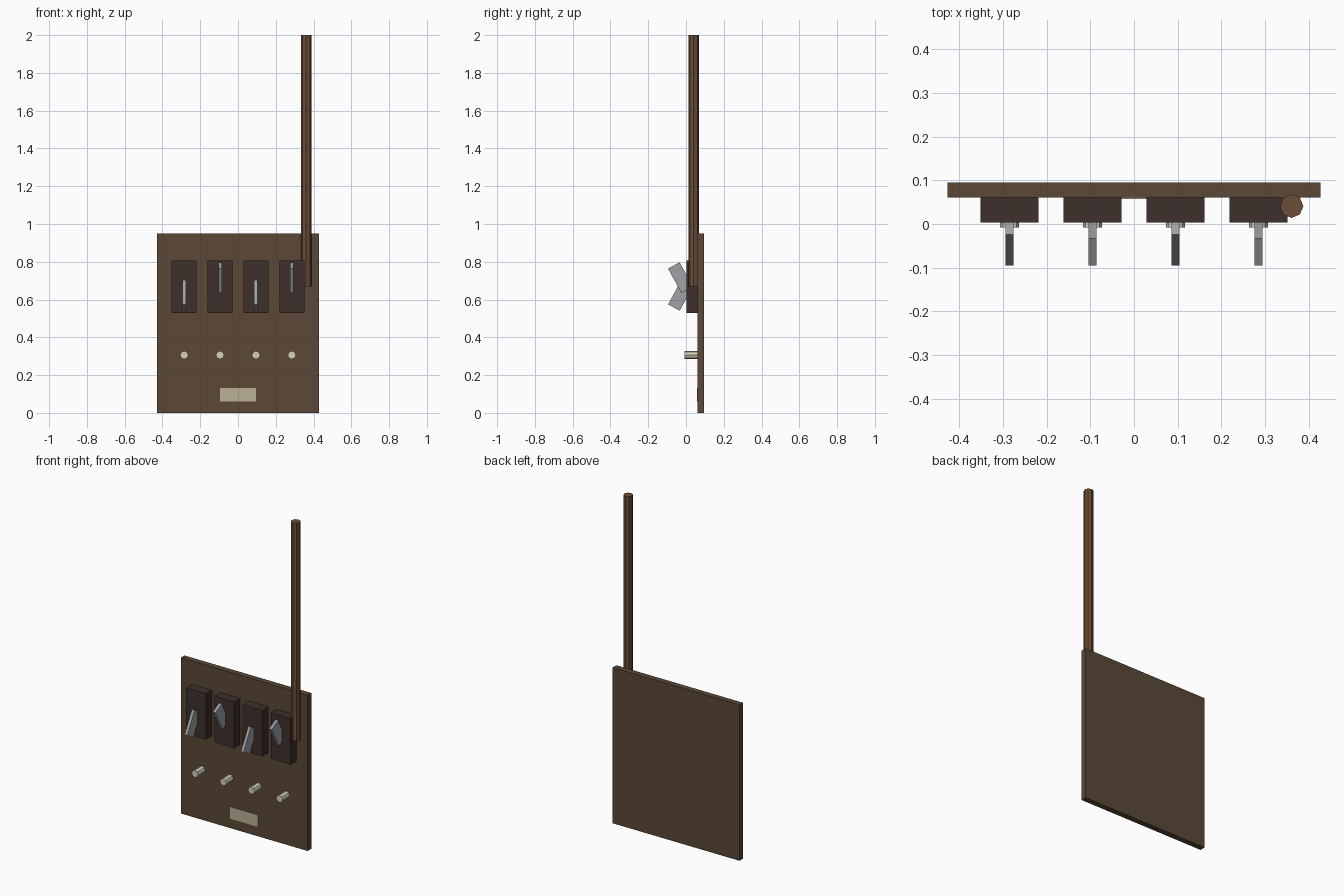
import bpy
from math import radians

if "Cube" in bpy.data.objects:
    bpy.data.objects.remove(bpy.data.objects["Cube"])


def material(name, r, g, b):
    m = bpy.data.materials.new(name)
    m.diffuse_color = (r, g, b, 1)
    m.use_nodes = True
    m.node_tree.nodes["Principled BSDF"].inputs["Base Color"].default_value = m.diffuse_color
    return m


wood = material("wood", 0.105, 0.065, 0.037)
dark = material("dark_housing", 0.047, 0.030, 0.023)
pipe = material("conduit_brown", 0.15, 0.075, 0.038)
metal = material("metal", 0.35, 0.36, 0.38)
ivory = material("ivory", 0.66, 0.62, 0.50)
paper = material("label", 0.50, 0.44, 0.30)


def finish(name, mat):
    o = bpy.context.object
    o.name = name
    o.data.materials.append(mat)
    return o


def box(name, centre, size, mat, tilt=0):
    bpy.ops.mesh.primitive_cube_add(size=1, location=centre)
    o = finish(name, mat)
    o.scale = size
    o.rotation_euler.x = radians(tilt)


def cylinder(name, centre, radius, depth, mat, tilt=0):
    bpy.ops.mesh.primitive_cylinder_add(vertices=8, radius=radius, depth=depth, location=centre)
    finish(name, mat).rotation_euler.x = radians(tilt)


# Backboard and label plate
box("backboard", (0, 0.078, 0.475), (0.855, 0.035, 0.95), wood)
box("label_plate", (0, 0.06, 0.095), (0.19, 0.006, 0.072), paper)

# Four knife switches, alternately down and up, each with a peg below
for i, x in enumerate((-0.285, -0.095, 0.095, 0.285)):
    side = 1 if i % 2 else -1
    box(f"switch_housing_{i + 1}", (x, 0.032, 0.668), (0.133, 0.057, 0.28), dark)
    box(f"switch_lever_{i + 1}", (x, -0.029, 0.669 + side * 0.047),
        (0.018, 0.07, 0.147), metal, side * 28.6)
    cylinder(f"peg_{i + 1}", (x, 0.027, 0.306), 0.022, 0.071, ivory, 90)

# Conduit rising from the right-hand switch
cylinder("conduit", (0.361, 0.041, 1.335), 0.027, 1.33, pipe)
